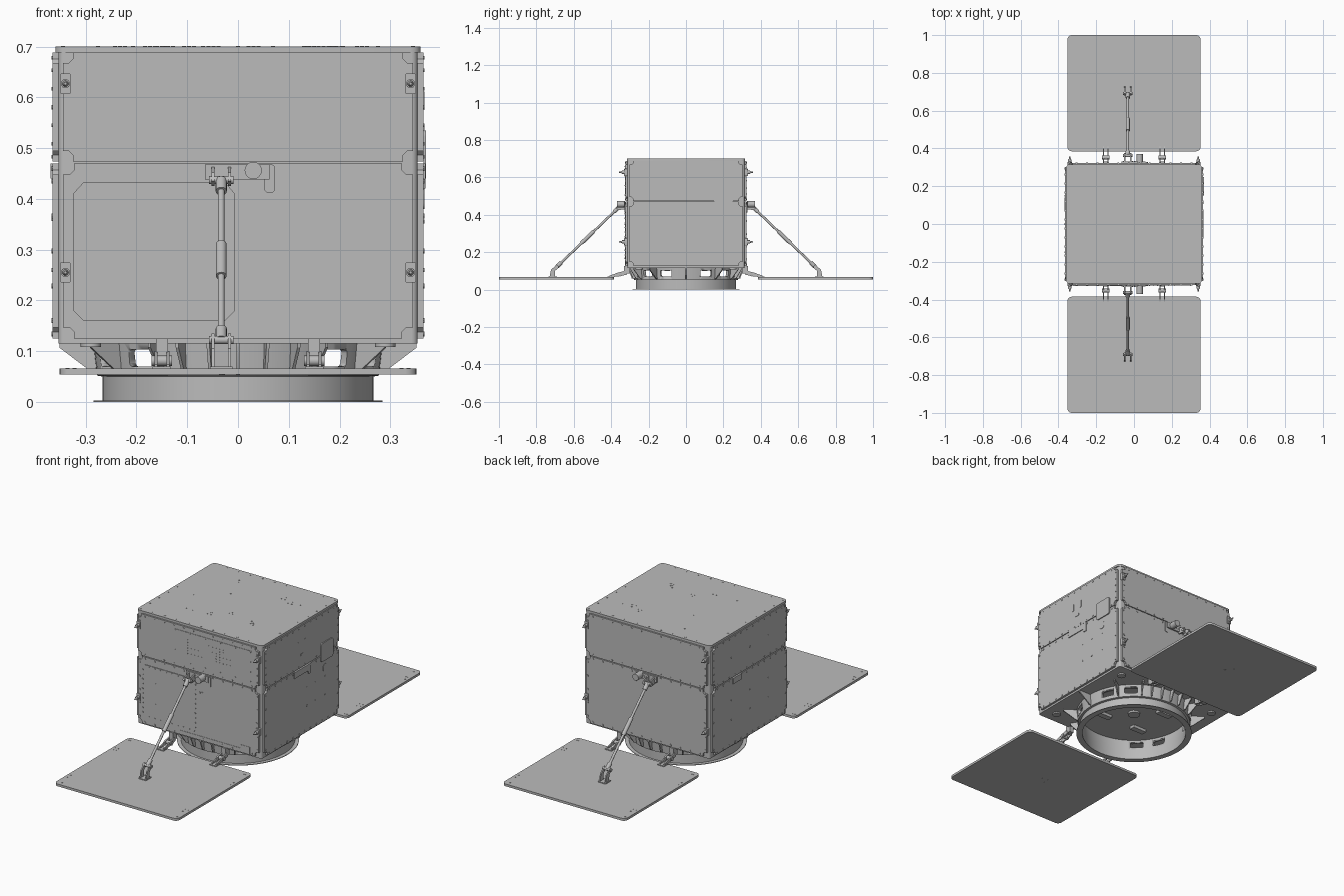
import bpy, bmesh, random
from math import sin, cos, pi, radians
from mathutils import Matrix, Vector

cube = bpy.data.objects.get("Cube")
if cube:
    bpy.data.objects.remove(cube)

grey = bpy.data.materials.new("metal grey")
grey.use_nodes = True
grey.diffuse_color = (0.5, 0.5, 0.5, 1)
grey.node_tree.nodes["Principled BSDF"].inputs["Base Color"].default_value = (0.5, 0.5, 0.5, 1)


def finish(name, bm):
    bmesh.ops.recalc_face_normals(bm, faces=bm.faces)
    mesh = bpy.data.meshes.new(name)
    bm.to_mesh(mesh)
    bm.free()
    mesh.materials.append(grey)
    obj = bpy.data.objects.new(name, mesh)
    bpy.context.collection.objects.link(obj)
    bpy.ops.object.select_all(action='DESELECT')
    obj.select_set(True)
    bpy.context.view_layer.objects.active = obj
    bpy.ops.object.shade_smooth_by_angle(angle=radians(30))
    return obj


def frame(u, v, w, d=0.0):
    """Local axes u, v and outward w, moved out by d."""
    m = Matrix((u, v, w)).transposed().to_4x4()
    m.translation = Vector(w) * d
    return m


def prism(bm, pts, m, w0, w1):
    lo = [bm.verts.new(m @ Vector((u, v, w0))) for u, v in pts]
    hi = [bm.verts.new(m @ Vector((u, v, w1))) for u, v in pts]
    bm.faces.new(lo[::-1])
    bm.faces.new(hi)
    for i in range(len(pts)):
        j = (i + 1) % len(pts)
        bm.faces.new((lo[i], lo[j], hi[j], hi[i]))


def rect(u0, u1, v0, v1):
    return [(u0, v0), (u1, v0), (u1, v1), (u0, v1)]


def rounded(u0, u1, v0, v1, r, steps=4):
    pts = []
    for k, (u, v) in enumerate(rect(u0 + r, u1 - r, v0 + r, v1 - r)):
        for i in range(steps + 1):
            a = pi + (k + i / steps) * pi / 2
            pts.append((u + r * cos(a), v + r * sin(a)))
    return pts


def notched(u0, u1, v0, v1, n):
    c = n * 0.4
    return [(u0, v0 + n), (u0 + n - c, v0 + n), (u0 + n, v0 + n - c), (u0 + n, v0),
            (u1 - n, v0), (u1 - n, v0 + n - c), (u1 - n + c, v0 + n), (u1, v0 + n),
            (u1, v1 - n), (u1 - n + c, v1 - n), (u1 - n, v1 - n + c), (u1 - n, v1),
            (u0 + n, v1), (u0 + n, v1 - n + c), (u0 + n - c, v1 - n), (u0, v1 - n)]


def box(bm, x0, x1, y0, y1, z0, z1):
    prism(bm, rect(x0, x1, min(y0, y1), max(y0, y1)), Matrix(), z0, z1)


def rod(bm, a, b, r, r2=None, n=16):
    a, b = Vector(a), Vector(b)
    m = Matrix.Translation((a + b) / 2) @ (b - a).to_track_quat('Z', 'Y').to_matrix().to_4x4()
    bmesh.ops.create_cone(bm, cap_ends=True, segments=n, radius1=r,
                          radius2=r if r2 is None else r2, depth=(b - a).length, matrix=m)


def dots(bm, m, pts, w, r=0.004, h=0.002):
    for u, v in pts:
        rod(bm, m @ Vector((u, v, w)), m @ Vector((u, v, w + h)), r, n=8)


def border(u0, u1, v0, v1, nu, nv):
    """Evenly spaced points around a rectangle."""
    pts = [(u0 + (u1 - u0) * i / nu, v) for i in range(nu + 1) for v in (v0, v1)]
    return pts + [(u, v0 + (v1 - v0) * i / nv) for i in range(1, nv) for u in (u0, u1)]


X, Y, Z = Vector((1, 0, 0)), Vector((0, 1, 0)), Vector((0, 0, 1))
TOP = frame(X, Y, Z)

# Body core and top deck
bm = bmesh.new()
prism(bm, rounded(-0.354, 0.354, -0.313, 0.313, 0.012), TOP, 0.115, 0.69)
finish("body_core", bm)
bm = bmesh.new()
prism(bm, rounded(-0.36, 0.36, -0.316, 0.316, 0.02), TOP, 0.688, 0.7)
finish("top_deck", bm)
bm = bmesh.new()
dots(bm, TOP, border(-0.345, 0.345, -0.3, 0.3, 10, 8), 0.7, h=0.001)
random.seed(4)
for i in range(12):
    u, v = random.uniform(-0.28, 0.28), random.uniform(-0.24, 0.24)
    dots(bm, TOP, [(u, v), (u + 0.02, v), (u + 0.01, v + 0.018)], 0.7, h=0.001)
finish("top_deck_screws", bm)

# Wall panels, an upper and a lower one on each side, with screws
walls = {"front": (frame(X, Z, -Y, 0.313), 0.345), "back": (frame(X, Z, Y, 0.313), 0.345),
         "left": (frame(Y, Z, X, 0.354), 0.303), "right": (frame(Y, Z, -X, 0.354), 0.303)}
for name, (m, half) in walls.items():
    for level, z0, z1, n, r in (("upper", 0.474, 0.688, 0.02, 0.0035), ("lower", 0.125, 0.47, 0.022, 0.005)):
        bm = bmesh.new()
        prism(bm, notched(-half, half, z0, z1, n), m, 0, 0.011)
        finish(f"{name}_{level}_panel", bm)
        bm = bmesh.new()
        e = half - 0.01
        rows = [(-e + 0.03 + (2 * e - 0.06) * i / 11, v) for i in range(12) for v in (z0 + 0.009, z1 - 0.01)]
        rows += [(s * e, z0 + 0.035 + (z1 - z0 - 0.07) * i / 4) for i in range(5) for s in (-1, 1)]
        dots(bm, m, rows, 0.011, r)
        finish(f"{name}_{level}_screws", bm)

# Corner mounts with tapered pins
for name in ("front", "back"):
    m = walls[name][0]
    bm = bmesh.new()
    for u in (-0.34, 0.34):
        for v in (0.255, 0.627):
            prism(bm, rounded(u - 0.011, u + 0.011, v - 0.02, v + 0.02, 0.004), m, 0, 0.016)
            rod(bm, m @ Vector((u, v, 0.01)), m @ Vector((u, v, 0.028)), 0.009)
            rod(bm, m @ Vector((u, v, 0.028)), m @ Vector((u, v, 0.045)), 0.006, 0.003)
            dots(bm, m, [(u, v - 0.015), (u, v + 0.015)], 0.016, 0.003)
    finish(f"{name}_corner_mounts", bm)

# Front access hatches, vent holes and trim
m = walls["front"][0]
bm = bmesh.new()
prism(bm, [(-0.305, 0.16), (-0.025, 0.16), (-0.006, 0.18), (-0.006, 0.41), (-0.025, 0.432),
           (-0.305, 0.432), (-0.325, 0.41), (-0.325, 0.18)], m, 0.011, 0.014)
dots(bm, m, border(-0.315, -0.015, 0.185, 0.405, 1, 9) +
     [(-0.28 + 0.033 * i, v) for i in range(8) for v in (0.168, 0.424)], 0.014, 0.0035)
dots(bm, m, [(-0.242, 0.243), (-0.242, 0.348)], 0.014, 0.0035)
finish("front_lower_hatch", bm)
bm = bmesh.new()
prism(bm, rect(-0.135, 0.305, 0.5, 0.663), m, 0.011, 0.013)
dots(bm, m, border(-0.13, 0.3, 0.506, 0.657, 5, 3), 0.013, 0.0025)
finish("front_upper_hatch", bm)
bm = bmesh.new()
dots(bm, m, [(-0.06 + 0.0203 * i, 0.555 + 0.0141 * j) for i in range(13) for j in range(6)], 0.013, 0.002, 0.001)
finish("vent_holes", bm)
bm = bmesh.new()
prism(bm, [(-0.11, 0.128), (0.295, 0.128), (0.295, 0.165), (0.246, 0.165), (0.246, 0.147), (-0.105, 0.147)],
      m, 0.011, 0.0125)
dots(bm, m, [(0.007, 0.37), (0.022, 0.37)], 0.011, 0.006)
finish("front_trim", bm)

# Side covers and small slots
m = walls["left"][0]
bm = bmesh.new()
prism(bm, [(-0.065, 0.438), (0.045, 0.438), (0.052, 0.42), (0.07, 0.42), (0.07, 0.47), (-0.065, 0.47)], m, 0.011, 0.015)
prism(bm, rounded(0.15, 0.25, 0.44, 0.535, 0.012), m, 0.011, 0.016)
prism(bm, rounded(0.173, 0.205, 0.38, 0.42, 0.012), m, 0.011, 0.013)
for u in (-0.032, 0.025):
    prism(bm, rect(u - 0.005, u + 0.005, 0.575, 0.612), m, 0.011, 0.013)
prism(bm, rect(-0.012, 0.012, 0.535, 0.545), m, 0.011, 0.013)
dots(bm, m, [(u, v) for u in (0.04, 0.11, 0.19) for v in (0.26, 0.355)], 0.011)
finish("left_side_covers", bm)
m = walls["right"][0]
bm = bmesh.new()
prism(bm, rect(0.07, 0.14, 0.44, 0.47), m, 0.011, 0.015)
dots(bm, m, [(u, v) for u in (-0.15, 0, 0.15) for v in (0.26, 0.36, 0.58)], 0.011)
finish("right_side_covers", bm)

# Launch adapter ring, open in the middle, with side windows
bm = bmesh.new()
profile = [(0.285, 0), (0.285, 0.003), (0.267, 0.003), (0.267, 0.05), (0.278, 0.052), (0.285, 0.118),
           (0.27, 0.118), (0.26, 0.055), (0.255, 0)]
SEG = 96
loops = [[bm.verts.new((r * cos(2 * pi * i / SEG), r * sin(2 * pi * i / SEG), z)) for r, z in profile]
         for i in range(SEG)]
for i in range(SEG):
    a, b = loops[i], loops[(i + 1) % SEG]
    for k in range(len(profile)):
        j = (k + 1) % len(profile)
        bm.faces.new((a[k], b[k], b[j], a[j]))
ring = finish("adapter_ring", bm)
bm = bmesh.new()
for base in (0, 180):
    for a in (-47, -22.5, 22.5, 47):
        turn = Matrix.Rotation(radians(base + a), 4, 'Z')
        prism(bm, rounded(-0.032, 0.032, 0.07, 0.103, 0.007), turn @ frame(Y, Z, X), 0.22, 0.33)
cutter = finish("window_cutter", bm)
cutter.hide_render = True
cut = ring.modifiers.new("windows", 'BOOLEAN')
cut.operation, cut.object = 'DIFFERENCE', cutter
bpy.context.view_layer.objects.active = ring
bpy.ops.object.modifier_apply(modifier=cut.name)
bpy.data.objects.remove(cutter)

# Gussets from the ring to the body floor
bm = bmesh.new()
reach = {0: 0.352, 34: 0.35, 58: 0.33, 68: 0.32, 79: 0.308, 90: 0.308}
angles = {a for k in reach for a in (k, -k, 180 - k, k - 180)}
for a in sorted(angles - {-180}):
    far = reach[min(abs(a), 180 - abs(a))]
    turn = Matrix.Rotation(radians(a), 4, 'Z')
    prism(bm, [(0.272, 0.055), (0.29, 0.06), (far, 0.107), (far, 0.116), (0.272, 0.116)],
          turn @ frame(X, Z, Y), -0.003, 0.003)
finish("ring_gussets", bm)

# Floor fittings under the body
bm = bmesh.new()
for sx in (-1, 1):
    for sy in (-1, 1):
        rod(bm, (sx * 0.29, sy * 0.25, 0.108), (sx * 0.29, sy * 0.25, 0.116), 0.02)
        box(bm, sx * 0.11 - 0.04, sx * 0.11 + 0.04, sy * 0.1 - 0.015, sy * 0.1 + 0.015, 0.1, 0.116)
rod(bm, (0, 0, 0.105), (0, 0, 0.116), 0.03)
finish("floor_fittings", bm)

# Fold-out panels with hinges and struts, front and back
SX = -0.033
for s, name in ((-1, "front"), (1, "back")):
    bm = bmesh.new()
    prism(bm, rounded(-0.352, 0.352, 0.385, 1, 0.022), frame(X, s * Y, Z), 0.054, 0.066)
    finish(f"{name}_wing_panel", bm)
    bm = bmesh.new()
    dots(bm, frame(X, s * Y, Z), [(sx * u, v) for sx in (-1, 1) for u in (0.322, 0.336)
                                  for v in (0.41, 0.515, 0.54, 0.885, 0.91, 0.975)], 0.066, h=0.001)
    dots(bm, frame(X, s * Y, -Z), [(-0.03, 0.7), (0, 0.7), (SX, 0.73)], -0.054, h=0.001)
    finish(f"{name}_wing_screws", bm)

    bm = bmesh.new()
    for x in (-0.15, 0.15):
        box(bm, x - 0.012, x + 0.012, s * 0.3, s * 0.332, 0.085, 0.125)
        for d in (-0.012, 0.012):
            prism(bm, [(0.315, 0.08), (0.36, 0.07), (0.41, 0.066), (0.41, 0.074), (0.365, 0.09), (0.325, 0.1)],
                  frame(s * Y, Z, X, x + d), -0.003, 0.003)
        rod(bm, (x - 0.02, s * 0.352, 0.081), (x + 0.02, s * 0.352, 0.081), 0.01)
        box(bm, x - 0.018, x + 0.018, s * 0.385, s * 0.42, 0.066, 0.07)
    finish(f"{name}_hinges", bm)

    top, foot = Vector((SX, s * 0.362, 0.437)), Vector((SX, s * 0.69, 0.122))
    bm = bmesh.new()
    rod(bm, top, foot, 0.0065)
    for t0, t1, r in ((0, 0.07, 0.011), (0.4, 0.6, 0.0105), (0.93, 1, 0.011)):
        rod(bm, top.lerp(foot, t0), top.lerp(foot, t1), r)
    finish(f"{name}_strut", bm)

    bm = bmesh.new()
    for d in (-0.016, 0.016):
        side = frame(s * Y, Z, X, SX + d)
        prism(bm, [(0.324, 0.43), (0.36, 0.425), (0.375, 0.435), (0.365, 0.452), (0.324, 0.465)], side, -0.003, 0.003)
        prism(bm, [(0.68, 0.118), (0.70, 0.1), (0.702, 0.066), (0.73, 0.066), (0.722, 0.105), (0.69, 0.135)],
              side, -0.003, 0.003)
    for p in (top, foot):
        rod(bm, p - 0.024 * X, p + 0.024 * X, 0.008)
    box(bm, SX - 0.022, SX + 0.022, s * 0.69, s * 0.735, 0.066, 0.07)
    finish(f"{name}_strut_brackets", bm)

    # Release latch beside the upper bracket
    bm = bmesh.new()
    wall = frame(X, Z, s * Y, 0.324)
    prism(bm, rect(-0.065, 0.062, 0.438, 0.468), wall, -0.002, 0.008)
    prism(bm, rounded(0.052, 0.073, 0.412, 0.468, 0.008), wall, -0.002, 0.004)
    rod(bm, (0.03, s * 0.325, 0.456), (0.03, s * 0.37, 0.456), 0.017)
    dots(bm, wall, [(-0.055, 0.453), (-0.01, 0.453), (0.005, 0.453)], 0.008)
    finish(f"{name}_release_latch", bm)
